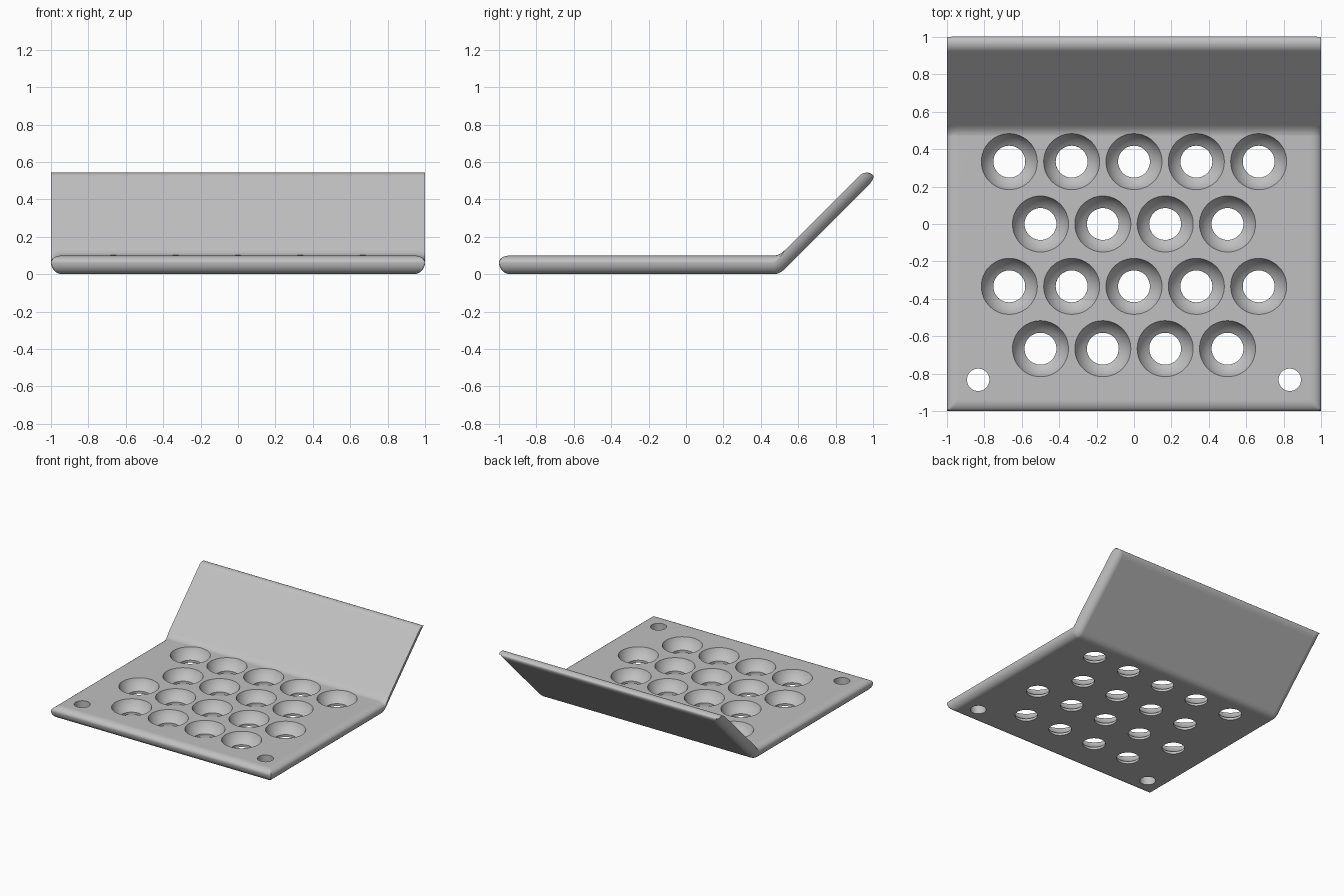
import bpy, bmesh, math
from mathutils import Vector

cube = bpy.data.objects.get("Cube")
if cube:
    bpy.data.objects.remove(cube, do_unlink=True)

GREY = (0.53, 0.53, 0.53, 1)
mat = bpy.data.materials.new("light grey")
mat.use_nodes = True
mat.diffuse_color = GREY
mat.node_tree.nodes["Principled BSDF"].inputs["Base Color"].default_value = GREY

ROUND = 0.06      # width of the rounded rim
RIM = 0.64        # height of the rim line as a share of the thickness
STEPS = 8
arc = [1 - math.cos(math.pi / 2 * (1 - i / STEPS)) for i in range(STEPS + 1)]
inset = [1 - math.sin(math.pi / 2 * (1 - i / STEPS)) for i in range(STEPS + 1)]
# inset[i]: distance from the edge, arc[i]: how far the surface has turned in


def new_object(name, bm):
    mesh = bpy.data.meshes.new(name)
    bmesh.ops.recalc_face_normals(bm, faces=bm.faces)
    bm.to_mesh(mesh)
    bm.free()
    obj = bpy.data.objects.new(name, mesh)
    bpy.context.collection.objects.link(obj)
    mesh.materials.append(mat)
    return obj


def bezier(a, b, c, t):
    return a * (1 - t) ** 2 + b * 2 * t * (1 - t) + c * t * t


# Stations along the plate: upper point, lower point, side rim, front turn, tip turn
rows = [(Vector((-1 + ROUND * d, 0.1)), Vector((-1 + ROUND * d, 0)), RIM, a, 0)
        for d, a in zip(inset, arc)]
rows.append((Vector((0.4, 0.1)), Vector((0.4, 0)), RIM, 0, 0))
for i in range(7):
    t = i / 6
    p = bezier(Vector((0.47, 0)), Vector((0.5, 0)), Vector((0.53, 0.03)), t)
    rows.append((p + Vector((0, 0.1)), p, RIM + (1 - RIM) * t, 0, 0))
for d, a in reversed(list(zip(inset, arc))):
    back = Vector((1, 1)) * 0.04 * d
    rows.append((Vector((0.965, 0.565)) - back, Vector((1.015, 0.515)) - back, 1, 0, a))

# Stations across the plate, rounded at both sides
half = [(1 - ROUND * d, a) for d, a in zip(inset, arc)]
cols = [(-x, a) for x, a in half] + [(x, a) for x, a in reversed(half)]

# Bent plate as an upper and a lower skin joined round the edge
bm = bmesh.new()
upper, lower = [], []
for top, bot, rim, front, tip in rows:
    up, low = [], []
    for x, side in cols:
        high = 1 - max((1 - rim) * side, (1 - RIM) * front, 0.7 * tip)
        deep = max(rim * side, RIM * front, 0.3 * tip)
        deep = min(deep, high - 0.01)
        for line, f in ((up, high), (low, deep)):
            y, z = bot.lerp(top, f)
            line.append(bm.verts.new((x, y, z)))
    upper.append(up)
    lower.append(low)
last_r, last_c = len(rows) - 1, len(cols) - 1
for r in range(last_r):
    for c in range(last_c):
        for g in (upper, lower):
            bm.faces.new((g[r][c], g[r][c + 1], g[r + 1][c + 1], g[r + 1][c]))
    for c in (0, last_c):
        bm.faces.new((upper[r][c], upper[r + 1][c], lower[r + 1][c], lower[r][c]))
for c in range(last_c):
    for r in (0, last_r):
        bm.faces.new((upper[r][c], upper[r][c + 1], lower[r][c + 1], lower[r][c]))
plate = new_object("bent_plate", bm)


# Cutters: turned plugs for the bowl-shaped holes and the small screw holes
def add_plug(bm, x, y, profile, sides=48):
    rings = []
    for r, z in profile:
        rings.append([bm.verts.new((x + r * math.cos(math.tau * i / sides),
                                    y + r * math.sin(math.tau * i / sides), z))
                      for i in range(sides)])
    for a, b in zip(rings, rings[1:]):
        for i in range(sides):
            j = (i + 1) % sides
            bm.faces.new((a[i], a[j], b[j], b[i]))
    bm.faces.new(rings[0][::-1])
    bm.faces.new(rings[-1])


bowl = [(0.085, -0.1)]
for i in range(9):
    z = 0.02 + 0.01 * i
    bowl.append((math.sqrt(0.0255 - (0.155 - z) ** 2), z))
bowl.append((0.152, 0.2))

bm = bmesh.new()
for row in range(4):
    count = 5 - row % 2
    for i in range(count):
        add_plug(bm, (i - (count - 1) / 2) / 3, (1 - row) / 3, bowl)
for x in (-0.833, 0.833):
    add_plug(bm, x, -0.833, [(0.06, -0.1), (0.06, 0.2)])
cutter = new_object("hole_cutter", bm)
cutter.hide_render = True

cut = plate.modifiers.new("holes", "BOOLEAN")
cut.operation = "DIFFERENCE"
cut.solver = "EXACT"
cut.object = cutter
bpy.ops.object.select_all(action="DESELECT")
plate.select_set(True)
bpy.context.view_layer.objects.active = plate
bpy.ops.object.modifier_apply(modifier=cut.name)
bpy.data.objects.remove(cutter, do_unlink=True)

# Smooth rims, crisp hole edges, flat main faces
bpy.ops.object.shade_smooth_by_angle(angle=math.radians(28))
flat = plate.modifiers.new("even_shading", "WEIGHTED_NORMAL")
flat.keep_sharp = True
